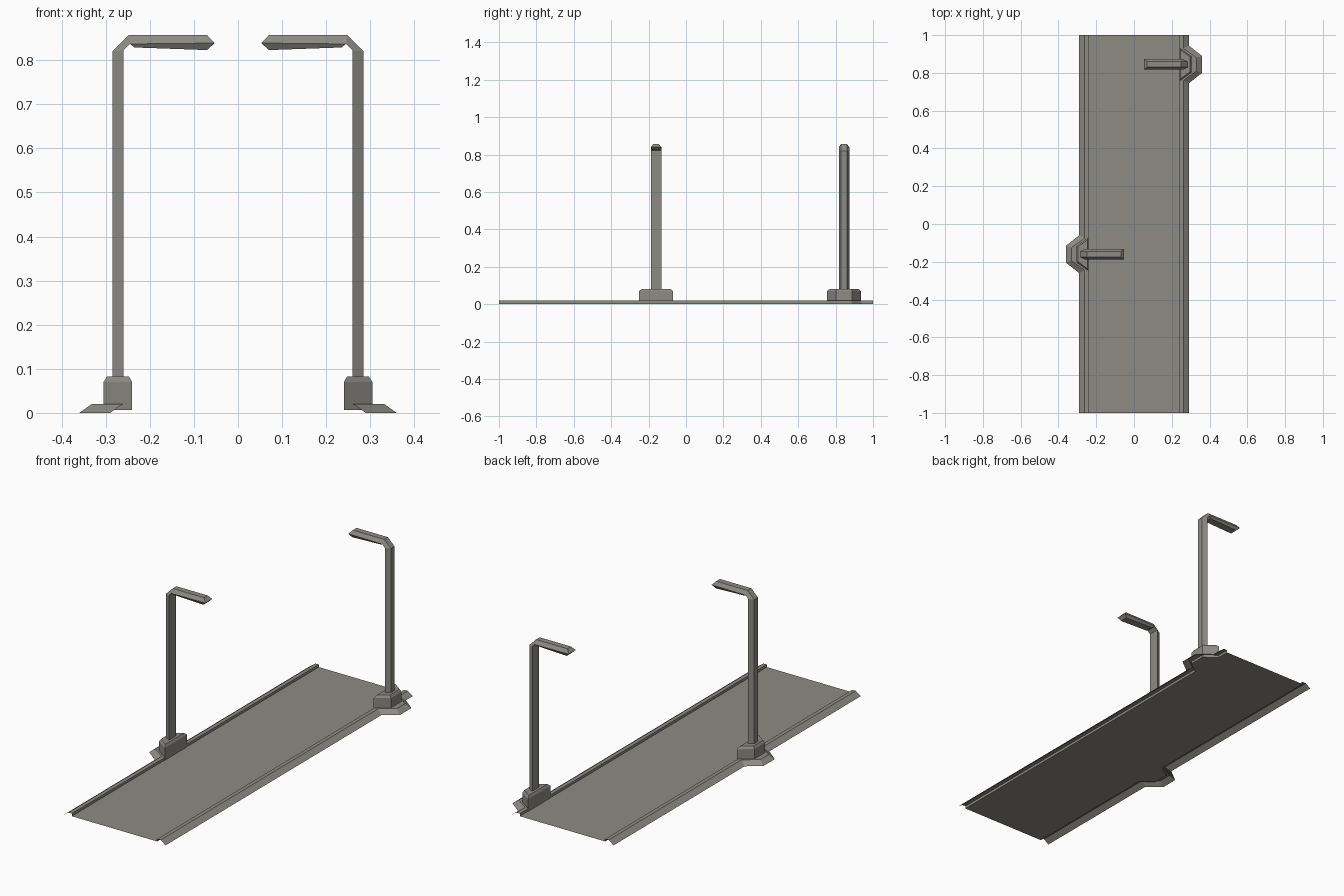
import bpy, bmesh

if "Cube" in bpy.data.objects:
    bpy.data.objects.remove(bpy.data.objects["Cube"])

grey = bpy.data.materials.new("concrete_grey")
grey.diffuse_color = (0.265, 0.258, 0.235, 1)
grey.use_nodes = True
grey.node_tree.nodes["Principled BSDF"].inputs["Base Color"].default_value = grey.diffuse_color


def finish(name, bm):
    me = bpy.data.meshes.new(name)
    bm.to_mesh(me)
    bm.free()
    me.materials.append(grey)
    ob = bpy.data.objects.new(name, me)
    bpy.context.collection.objects.link(ob)
    return ob


def loft_closed(name, rings):
    """Capped solid through a list of closed rings."""
    bm = bmesh.new()
    vs = [[bm.verts.new(p) for p in r] for r in rings]
    n = len(vs[0])
    for a, b in zip(vs, vs[1:]):
        for i in range(n):
            j = (i + 1) % n
            bm.faces.new((a[i], a[j], b[j], b[i]))
    bm.faces.new(vs[0])
    bm.faces.new(vs[-1])
    bmesh.ops.recalc_face_normals(bm, faces=bm.faces)
    return finish(name, bm)


# Road surface: one open sheet
bm = bmesh.new()
bm.faces.new([bm.verts.new(p) for p in
              ((-.242, -1, .007), (.242, -1, .007), (.242, 1, .007), (-.242, 1, .007))])
finish("road_surface", bm)


def kerb(name, s, c):
    """Open kerb strip whose outer slope bulges out around the lamp base."""
    def rail(x0, x1, h0, h1, z):
        pts = [(x0, -1), (x0, c - h0), (x1, c - h1), (x1, c + h1), (x0, c + h0), (x0, 1)]
        return [(s * x, y, z) for x, y in pts]
    rails = [rail(.29, .36, .10, .045, 0), rail(.262, .332, .085, .034, .02),
             rail(.242, .242, .085, .034, .02), rail(.242, .242, .085, .034, .007)]
    bm = bmesh.new()
    vs = [[bm.verts.new(p) for p in r] for r in rails]
    for a, b in zip(vs, vs[1:]):
        for i in range(5):
            f = bm.faces.new((a[i], a[i + 1], b[i + 1], b[i]))
            f.normal_update()
            nz = f.normal.z
            if nz < -.01 or (abs(nz) <= .01 and f.normal.x * s > 0):
                f.normal_flip()
    finish(name, bm)


def lamp(side, s, c):
    # Pedestal: trapezoid plan with a chamfered top
    def plan(xi, xo, hi, ho, z):
        return [(s * xi, c - hi, z), (s * xo, c - ho, z),
                (s * xo, c + ho, z), (s * xi, c + hi, z)]
    loft_closed(side + "_lamp_base", [plan(.24, .305, .09, .043, .007),
                                      plan(.24, .305, .09, .043, .07),
                                      plan(.247, .297, .076, .039, .082)])
    # Post and arm: trapezoid section swept round the bend, slanted tip
    path = [((.285, .075), (.26, .075)), ((.285, .82), (.26, .822)),
            ((.248, .857), (.246, .837)), ((.07, .857), (.053, .839))]
    rings = []
    for (ox, oz), (ix, iz) in path:
        rings.append([(s * ix, c - .028, iz), (s * ox, c - .015, oz),
                      (s * ox, c + .015, oz), (s * ix, c + .028, iz)])
    loft_closed(side + "_lamp_post", rings)

    # Light housing under the arm
    def rect(x0, x1, h, z0, z1):
        return [(s * x0, c - h, z0), (s * x1, c - h, z1),
                (s * x1, c + h, z1), (s * x0, c + h, z0)]
    loft_closed(side + "_lamp_head", [rect(.053, .245, .028, .839, .837),
                                      rect(.07, .235, .02, .823, .829)])


# Staggered lamps, one on each kerb
for side, s, c in (("left", -1, -.16), ("right", 1, .845)):
    kerb(side + "_kerb", s, c)
    lamp(side, s, c)
